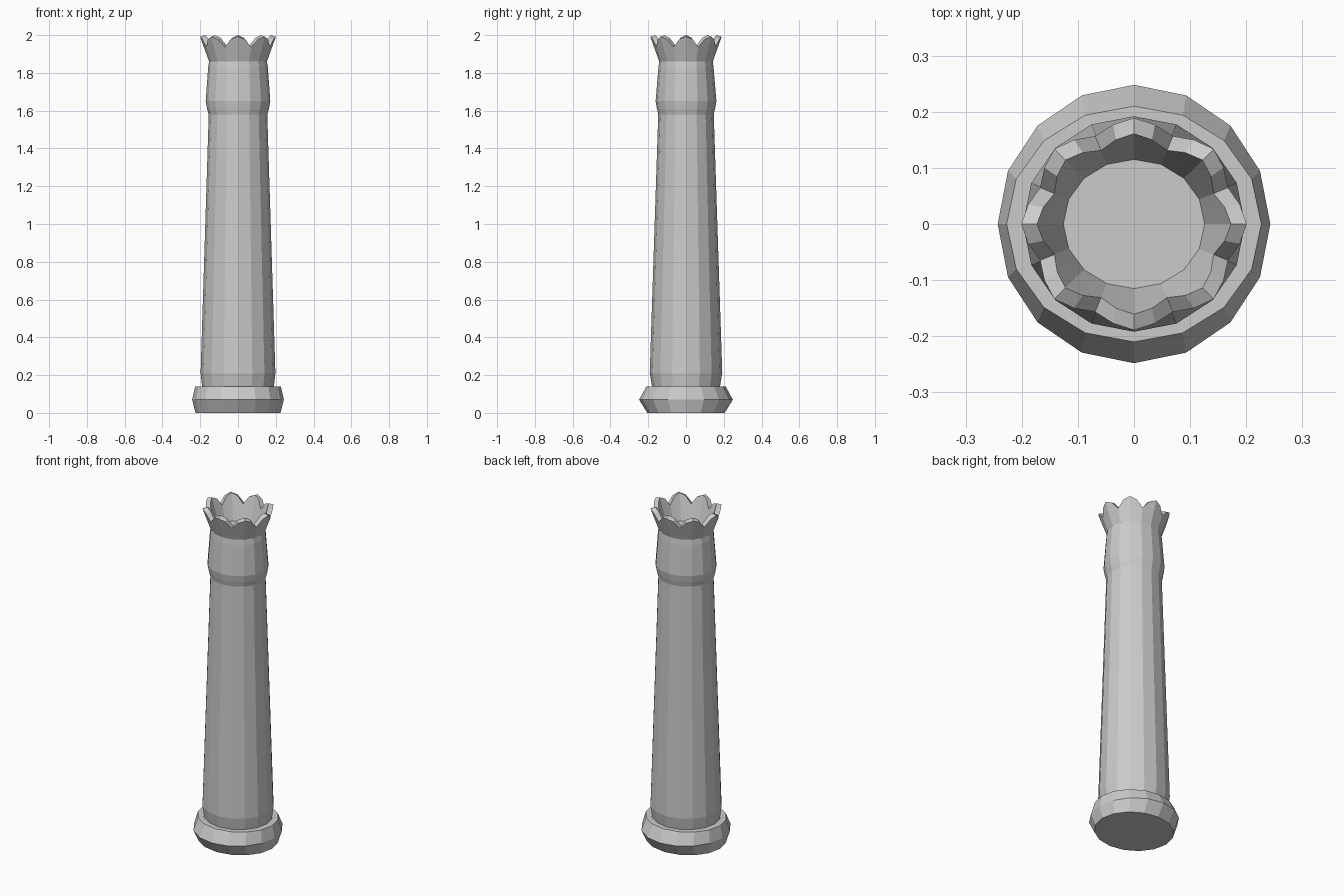
import bpy, bmesh
from math import cos, sin, pi

if "Cube" in bpy.data.objects:
    bpy.data.objects.remove(bpy.data.objects["Cube"])

SIDES = 16


def ring(bm, rx, ry, z, n=SIDES):
    return [bm.verts.new((rx * cos(2 * pi * i / n), ry * sin(2 * pi * i / n), z)) for i in range(n)]


def bridge(bm, a, b):
    n = len(a)
    for i in range(n):
        j = (i + 1) % n
        bm.faces.new((a[i], a[j], b[j], b[i]))


def finish(bm, name):
    bmesh.ops.recalc_face_normals(bm, faces=bm.faces)
    me = bpy.data.meshes.new(name)
    bm.to_mesh(me)
    bm.free()
    ob = bpy.data.objects.new(name, me)
    bpy.context.collection.objects.link(ob)
    return ob


def lathe(name, profile, cap_bottom=False):
    """Stack of slightly oval rings given as (x radius, y radius, z)."""
    bm = bmesh.new()
    rings = [ring(bm, *p) for p in profile]
    for a, b in zip(rings, rings[1:]):
        bridge(bm, a, b)
    if cap_bottom:
        bm.faces.new(rings[0])
    return finish(bm, name)


# Flared foot with a flat ledge running in to the shaft
lathe("base", [(0.225, 0.205, 0), (0.243, 0.248, 0.07),
               (0.227, 0.21, 0.14), (0.19, 0.18, 0.14)], cap_bottom=True)

# Tapered shaft
lathe("shaft", [(0.19, 0.18, 0.14), (0.198, 0.192, 0.21), (0.155, 0.147, 1.58)])

# Swollen collar under the crown
lathe("collar", [(0.155, 0.147, 1.58), (0.164, 0.154, 1.61), (0.171, 0.161, 1.65),
                 (0.158, 0.146, 1.83), (0.153, 0.142, 1.86)])

# Crown of eight pointed petals: each has tip, shoulder, notch, shoulder
bm = bmesh.new()
N = 32
rim_z = [2.0, 1.985, 1.942, 1.985]
low_out, rim_out, rim_in, low_in = [], [], [], []
for i in range(N):
    a = 2 * pi * i / N
    flat = cos(pi / SIDES) if i % 2 else 1.0   # keep odd columns on the 16-gon
    z = rim_z[i % 4]
    t = (z - 1.86) / 0.14

    def vert(rx, ry, h, f=flat):
        return bm.verts.new((rx * f * cos(a), ry * f * sin(a), h))

    low_out.append(vert(0.153, 0.142, 1.86))
    rim_out.append(vert(0.153 + 0.048 * t, 0.142 + 0.047 * t, z - 0.008 * t))
    rim_in.append(vert(0.126 + 0.047 * t, 0.115 + 0.046 * t, z))
    low_in.append(vert(0.126, 0.115, 1.85))
bridge(bm, low_out, rim_out)
bridge(bm, rim_out, rim_in)
bridge(bm, rim_in, low_in)
bm.faces.new(low_in)   # floor of the cup
finish(bm, "crown")
